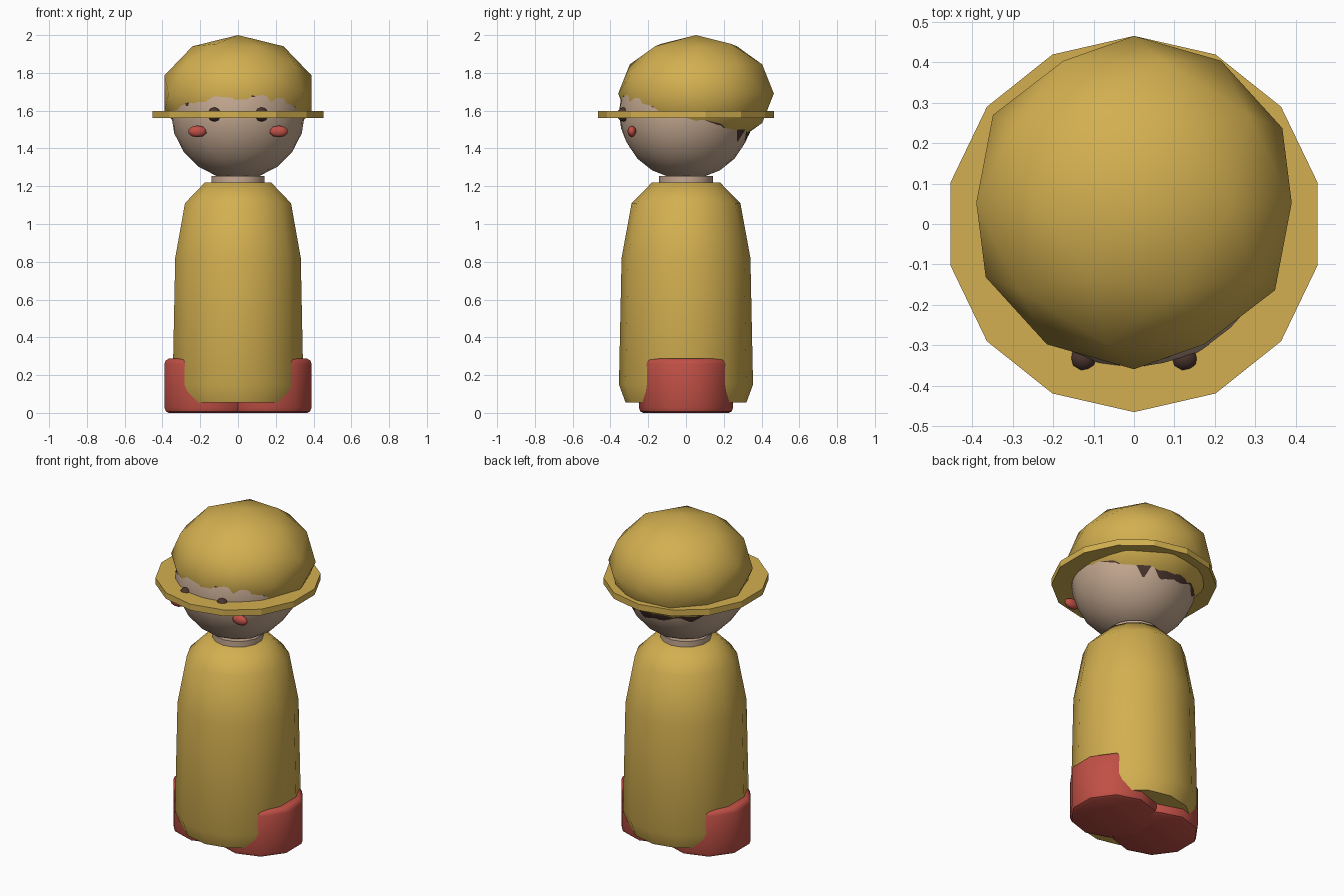
import bpy
import bmesh
from math import cos, sin, pi, radians
from mathutils import Matrix, Vector

cube = bpy.data.objects.get("Cube")
if cube:
    bpy.data.objects.remove(cube, do_unlink=True)


def material(name, rgb):
    m = bpy.data.materials.new(name)
    m.use_nodes = True
    m.diffuse_color = (*rgb, 1)
    m.node_tree.nodes["Principled BSDF"].inputs["Base Color"].default_value = (*rgb, 1)
    return m


yellow = material("raincoat_yellow", (0.65, 0.43, 0.08))
red = material("boot_red", (0.53, 0.08, 0.06))
skin = material("skin", (0.55, 0.39, 0.28))
brown = material("dark_brown", (0.07, 0.035, 0.028))


def finish(bm, name, mat, angle):
    bmesh.ops.recalc_face_normals(bm, faces=bm.faces)
    mesh = bpy.data.meshes.new(name)
    bm.to_mesh(mesh)
    bm.free()
    mesh.materials.append(mat)
    obj = bpy.data.objects.new(name, mesh)
    bpy.context.collection.objects.link(obj)
    bpy.ops.object.select_all(action="DESELECT")
    obj.select_set(True)
    bpy.context.view_layer.objects.active = obj
    bpy.ops.object.shade_smooth_by_angle(angle=radians(angle))
    return obj


def lathe(name, profile, sides, mat, center=(0, 0), angle=40):
    """Closed polygonal solid from (radius, height) rings, a corner facing back."""
    bm = bmesh.new()
    rings = []
    for r, z in profile:
        turns = [pi / 2 + 2 * pi * i / sides for i in range(sides)]
        rings.append([bm.verts.new((center[0] + r * cos(a), center[1] + r * sin(a), z))
                      for a in turns])
    for low, high in zip(rings, rings[1:]):
        for i in range(sides):
            j = (i + 1) % sides
            bm.faces.new((low[i], low[j], high[j], high[i]))
    bm.faces.new(rings[0][::-1])
    bm.faces.new(rings[-1])
    return finish(bm, name, mat, angle)


def ball(name, center, radii, detail, mat, cut_above=None):
    """Icosphere with its pole along y, scaled into an ellipsoid."""
    bm = bmesh.new()
    place = (Matrix.Translation(Vector(center)) @ Matrix.Diagonal((*radii, 1))
             @ Matrix.Rotation(-pi / 2, 4, "X"))
    bmesh.ops.create_icosphere(bm, subdivisions=detail, radius=1, matrix=place)
    if cut_above:
        bmesh.ops.delete(bm, geom=[v for v in bm.verts if v.co.z > cut_above],
                         context="VERTS")
    return finish(bm, name, mat, 80)


# Coat and neck
lathe("coat", [(0.32, 0.055), (0.355, 0.15), (0.341, 0.82), (0.288, 1.11), (0.18, 1.22)],
      14, yellow, angle=55)
lathe("neck", [(0.143, 1.18), (0.143, 1.255)], 14, skin)

# Head, hair below the hat at the back
ball("head", (0, 0, 1.59), (0.355, 0.355, 0.355), 3, skin)
ball("hair", (0, 0.0136, 1.6276), (0.3587, 0.3587, 0.3587), 3, brown, cut_above=1.75)

# Hat
ball("hat_dome", (0, 0.053, 1.69), (0.41, 0.412, 0.31), 2, yellow)
lathe("hat_brim", [(0.465, 1.56), (0.465, 1.598)], 14, yellow, angle=20)

# Paired parts
for side, s in (("left", 1), ("right", -1)):
    ball(side + "_eye", (s * 0.125, -0.332, 1.58), (0.036, 0.034, 0.038), 2, brown)
    ball(side + "_cheek", (s * 0.215, -0.287, 1.49), (0.05, 0.023, 0.031), 2, red)
    lathe(side + "_boot",
          [(0.225, 0), (0.242, 0.008), (0.25, 0.03), (0.25, 0.26), (0.242, 0.278), (0.225, 0.287)],
          10, red, center=(s * 0.152, 0))
